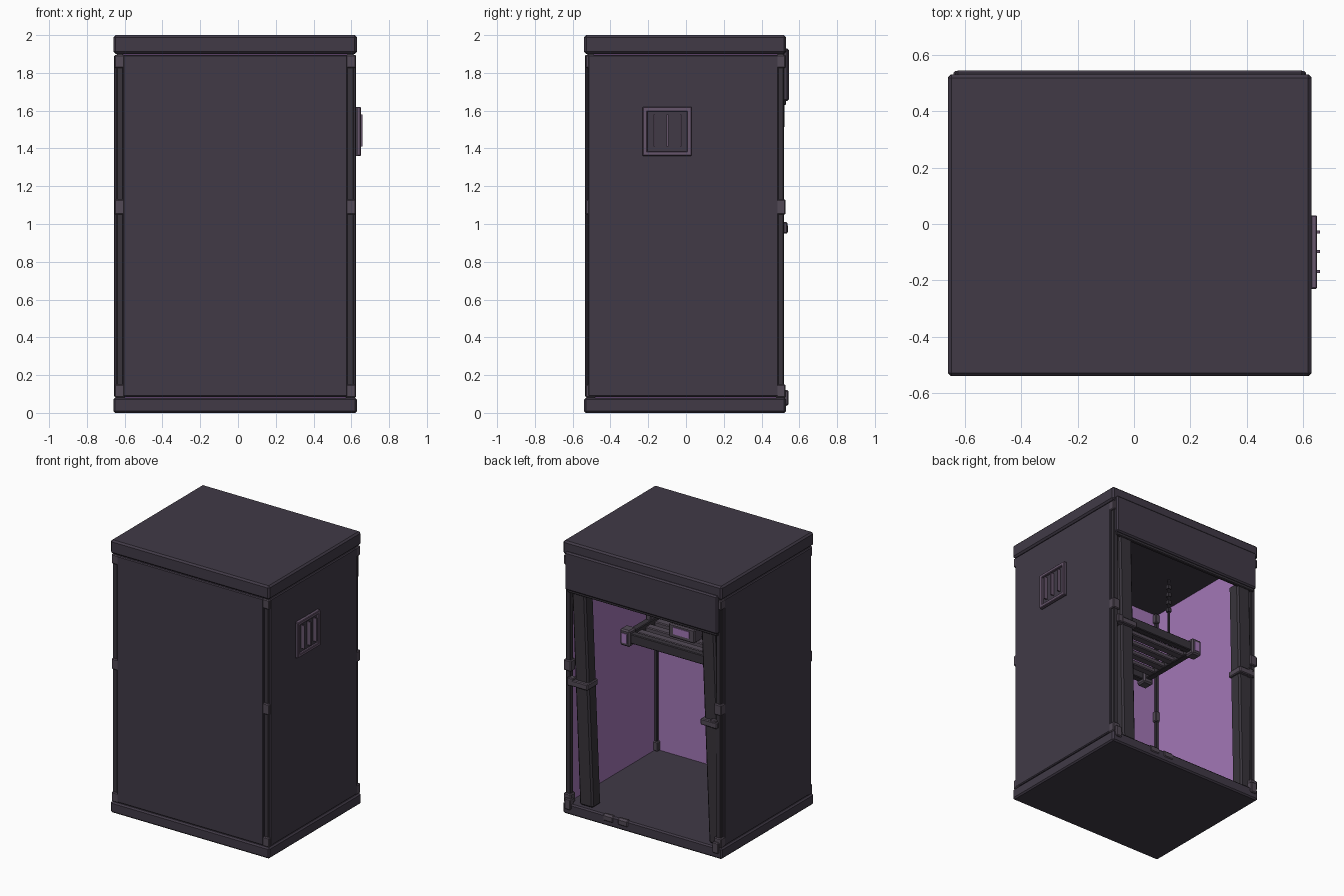
import bpy, bmesh, math
from mathutils import Vector

if "Cube" in bpy.data.objects:
    bpy.data.objects.remove(bpy.data.objects["Cube"])

CX = -0.015  # cabinet centre line


def mat(name, r, g, b):
    m = bpy.data.materials.new(name)
    m.diffuse_color = (r, g, b, 1)
    m.use_nodes = True
    m.node_tree.nodes["Principled BSDF"].inputs["Base Color"].default_value = m.diffuse_color
    return m


CHAR = mat("charcoal fabric", 0.052, 0.042, 0.062)
DARK = mat("dark frame", 0.040, 0.034, 0.044)
TRIM = mat("mauve grey trim", 0.135, 0.092, 0.150)
GREY = mat("fitting grey", 0.085, 0.068, 0.092)
PURP = mat("purple lining", 0.365, 0.185, 0.470)


def box(name, x, y, z, m, bevel=0.0, lean=(0, 0)):
    """Box from (min, max) ranges; lean shifts the bottom face."""
    bm = bmesh.new()
    bmesh.ops.create_cube(bm, size=1)
    for v in bm.verts:
        low = v.co.z < 0
        v.co = Vector([(r[0] + r[1]) / 2 + c * (r[1] - r[0]) for r, c in zip((x, y, z), v.co)])
        if low:
            v.co.x += lean[0]
            v.co.y += lean[1]
    if bevel:
        bmesh.ops.bevel(bm, geom=bm.edges[:], offset=bevel, segments=1, affect='EDGES')
    me = bpy.data.meshes.new(name)
    bm.to_mesh(me)
    bm.free()
    me.materials.append(m)
    ob = bpy.data.objects.new(name, me)
    bpy.context.collection.objects.link(ob)
    return ob


def cbox(name, c, s, m, bevel=0.0):
    return box(name, *[(a - b / 2, a + b / 2) for a, b in zip(c, s)], m, bevel)


# top cap, base and rear header
box("top_cap", (-0.66, 0.63), (-0.54, 0.53), (1.90, 2.0), CHAR, 0.012)
box("base_tray", (-0.66, 0.63), (-0.54, 0.53), (0, 0.08), CHAR, 0.01)
box("rear_header", (-0.635, 0.605), (0.505, 0.545), (1.65, 1.93), CHAR, 0.01)
box("header_hem", (-0.625, 0.595), (0.505, 0.53), (1.63, 1.66), DARK, 0.005)

# wall panels with purple lining on the inside
box("front_panel", (-0.61, 0.58), (-0.536, -0.514), (0.085, 1.895), CHAR, 0.006)
box("front_lining", (-0.62, 0.59), (-0.516, -0.508), (0.08, 1.90), PURP)
for s, n in ((-1, "left"), (1, "right")):
    def xr(a, b):
        return tuple(sorted((CX + s * a, CX + s * b)))
    box(n + "_panel", xr(0.618, 0.641), (-0.52, 0.49), (0.085, 1.895), CHAR, 0.006)
    box(n + "_lining", xr(0.612, 0.62), (-0.51, 0.49), (0.08, 1.90), PURP)

    # corner posts and their connectors
    for y, e in ((-0.505, "front"), (0.5, "rear")):
        px = CX + s * 0.61
        cbox(f"{e}_{n}_post", (px, y, 0.99), (0.036, 0.036, 1.82), DARK, 0.004)
        for i, (z, h) in enumerate(((0.115, 0.07), (1.09, 0.08), (1.86, 0.07))):
            cbox(f"{e}_{n}_connector_{i}", (px, y, z), (0.06, 0.056, h), GREY, 0.006)

    # gathered door flaps with ties, leaning slightly to one side
    fx = CX + s * 0.525
    box(n + "_door_flap", (fx - 0.055, fx + 0.055), (0.425, 0.522), (0.08, 1.66),
        DARK, 0.012, lean=(-0.05, -0.02))
    cbox(n + "_flap_tie", (fx - 0.02, 0.477, 0.975), (0.135, 0.125, 0.045), GREY, 0.006)
    cbox(n + "_tie_buckle", (fx + s * 0.055, 0.515, 0.98), (0.05, 0.045, 0.06), GREY, 0.005)
    cbox(n + "_base_clip", (CX + s * 0.6, 0.52, 0.08), (0.05, 0.045, 0.08), GREY, 0.006)

# sill tabs on the base
for i, x in enumerate((0.14, 0.26)):
    box(f"sill_tab_{i}", (x - 0.045, x + 0.045), (0.5, 0.536), (0.03, 0.085), GREY, 0.012)

# framed vent on the right wall
vy, vz = (-0.23, 0.03), (1.36, 1.62)
w = 0.025
box("vent_backing", (0.62, 0.634), vy, vz, CHAR)
for i, (y, z) in enumerate(((vy, (1.36, 1.36 + w)), (vy, (1.62 - w, 1.62)),
                            ((-0.23, -0.23 + w), vz), ((0.03 - w, 0.03), vz))):
    box(f"vent_frame_{i}", (0.622, 0.65), y, z, TRIM, 0.004)
for i, y in enumerate((-0.168, -0.098, -0.028)):
    box(f"vent_slat_{i}", (0.63, 0.66), (y - 0.005, y + 0.005), (1.41, 1.58), TRIM)

# hanging lamp: frame rails, corner housings and purple end plates
LX, YB, YF, LZ = 0.36, 0.18, -0.33, 1.24
for s, n in ((-1, "left"), (1, "right")):
    x = CX + s * LX
    cbox(f"lamp_{n}_rail", (x, (YB + YF) / 2, LZ), (0.05, YB - YF, 0.06), DARK, 0.005)
    for y, e in ((YB, "rear"), (YF, "front")):
        cbox(f"lamp_{e}_{n}_housing", (x, y, LZ), (0.08, 0.08, 0.12), GREY, 0.01)
    cbox(f"lamp_{n}_end_plate", (x, YB + 0.042, LZ), (0.04, 0.006, 0.07), PURP)
    # hangers up to the ceiling
    cbox(f"{n}_hanger_strap", (x, -0.08, 1.59), (0.012, 0.012, 0.64), DARK)
    cbox(f"{n}_hanger_foot", (x, -0.08, 1.285), (0.04, 0.05, 0.04), GREY, 0.005)
    for i in range(4):
        cbox(f"{n}_hanger_link_{i}", (x, -0.08, 1.66 + i * 0.06), (0.026, 0.026, 0.03), DARK)
for y, e in ((YB, "rear"), (YF, "front")):
    cbox(f"lamp_{e}_rail", (CX, y, LZ), (2 * LX, 0.05, 0.07), DARK, 0.005)

# light bars under the frame
for i in range(4):
    y = YF + (YB - YF) * (i + 1) / 5
    cbox(f"light_bar_{i}", (CX, y, LZ - 0.01), (2 * LX, 0.06, 0.035), GREY, 0.006)

# driver box with lit window on top
cbox("lamp_driver", (CX, 0.03, 1.315), (0.21, 0.09, 0.10), GREY, 0.008)
cbox("driver_window", (CX, 0.077, 1.32), (0.13, 0.006, 0.05), PURP)
